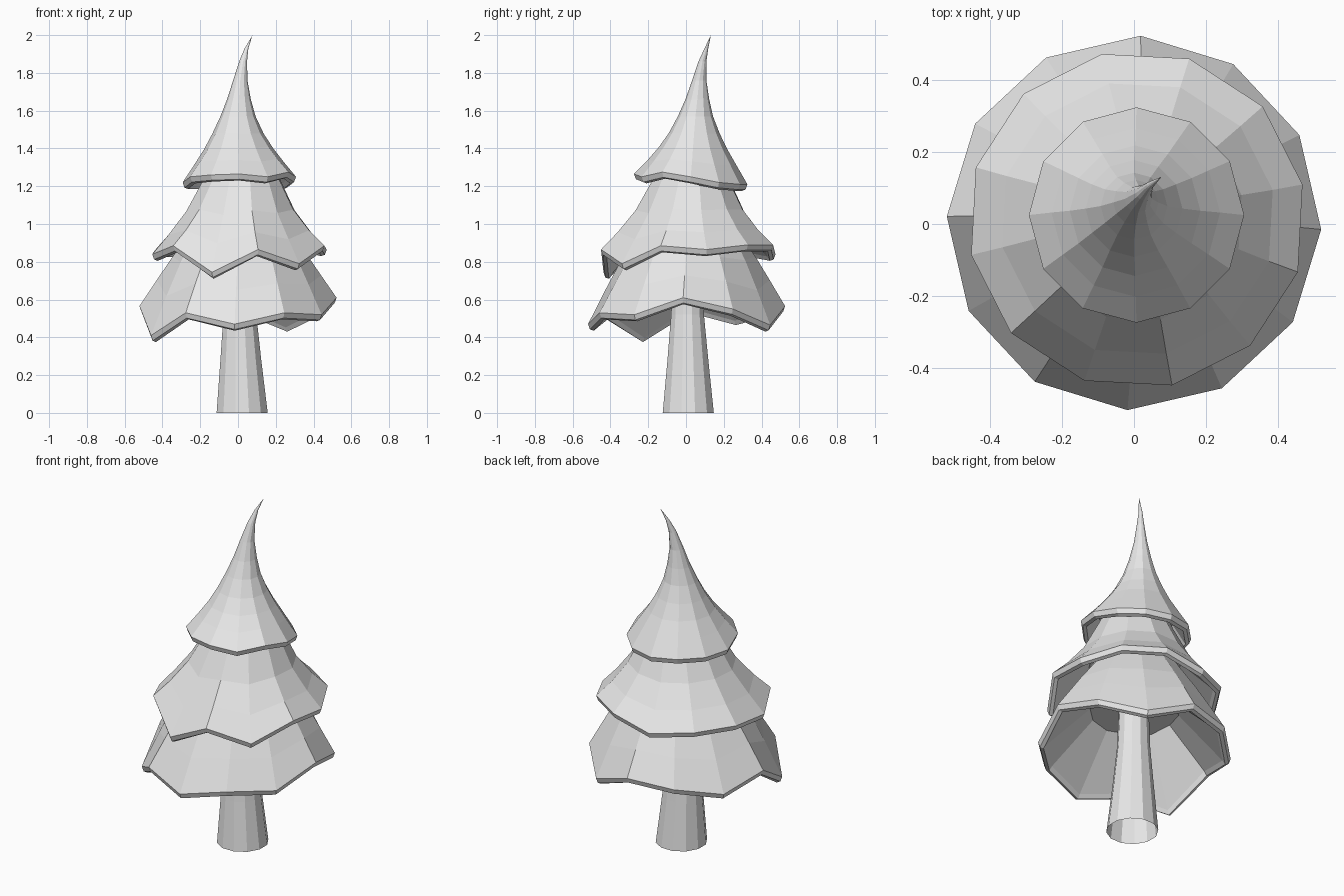
import bpy
import bmesh
from math import cos, sin, radians

SIDES = 12

cube = bpy.data.objects.get("Cube")
if cube:
    bpy.data.objects.remove(cube)

# One plain pale grey for the whole tree
grey = bpy.data.materials.new("pale grey")
grey.use_nodes = True
colour = (0.8, 0.8, 0.8, 1)
grey.diffuse_color = colour
grey.node_tree.nodes["Principled BSDF"].inputs["Base Color"].default_value = colour


def ring(bm, centre, radius, heights, start):
    """Add a clockwise ring of vertices with its own height at each corner."""
    verts = []
    for i, z in enumerate(heights):
        a = radians(start - i * 360 / SIDES)
        verts.append(bm.verts.new((centre[0] + radius * cos(a),
                                   centre[1] + radius * sin(a), z)))
    return verts


def bridge(bm, lower, upper):
    for i in range(SIDES):
        j = (i + 1) % SIDES
        bm.faces.new((lower[j], lower[i], upper[i], upper[j]))


def finish(bm, name):
    mesh = bpy.data.meshes.new(name)
    bm.to_mesh(mesh)
    bm.free()
    mesh.materials.append(grey)
    obj = bpy.data.objects.new(name, mesh)
    bpy.context.collection.objects.link(obj)
    return obj


def skirt(name, start, centre, radius, rim, rings, inner, tip=None):
    """Foliage tier: rings are (x, y, radius, z, share of the rim's wave)."""
    bm = bmesh.new()
    mean = sum(rim) / SIDES

    def wave(z, share):
        return [z + share * (h - mean) for h in rim]

    # Ceiling and underside, then the bevelled lip, then the outer slope
    ceiling_z, ceiling_r = inner
    loops = [ring(bm, centre, ceiling_r, wave(ceiling_z, 0.1), start)]
    for inset, drop in ((0.045, 0.012), (0.03, 0.035), (0.01, 0.028), (0, 0)):
        loops.append(ring(bm, centre, radius - inset,
                          [h - drop for h in rim], start))
    for x, y, r, z, share in rings:
        loops.append(ring(bm, (x, y), r, wave(z, share), start))
    for lower, upper in zip(loops, loops[1:]):
        bridge(bm, lower, upper)
    bm.faces.new(loops[0])
    if tip:
        apex = bm.verts.new(tip)
        last = loops[-1]
        for i in range(SIDES):
            bm.faces.new((last[(i + 1) % SIDES], last[i], apex))
    else:
        bm.faces.new(reversed(loops[-1]))
    bmesh.ops.recalc_face_normals(bm, faces=bm.faces)
    return finish(bm, name)


# Trunk: open tapering tube
bm = bmesh.new()
trunk_loops = [ring(bm, (x, y), r, [z] * SIDES, 75) for x, y, r, z in (
    (0.022, 0.012, 0.14, 0), (0.015, 0.01, 0.112, 0.28),
    (0.01, 0.008, 0.09, 0.52), (0.01, 0.01, 0.08, 0.78))]
for low, high in zip(trunk_loops, trunk_loops[1:]):
    bridge(bm, low, high)
finish(bm, "trunk")

# Three overlapping foliage tiers
skirt("lower_foliage", 88, (0, 0.003), 0.522,
      (0.565, 0.465, 0.55, 0.61, 0.52, 0.53, 0.47, 0.53, 0.41, 0.565, 0.5, 0.545),
      ((0.005, 0.008, 0.435, 0.68, 0.55), (0.01, 0.012, 0.355, 0.82, 0.2),
       (0.01, 0.015, 0.27, 0.95, 0), (0.01, 0.015, 0.2, 1.06, 0)),
      (0.75, 0.24))

skirt("middle_foliage", 102, (0.008, 0.012), 0.472,
      (0.84, 0.89, 0.89, 0.865, 0.885, 0.79, 0.865, 0.745, 0.885, 0.84, 0.86, 0.86),
      ((0.01, 0.015, 0.385, 0.95, 0.5), (0.013, 0.02, 0.293, 1.07, 0.2),
       (0.02, 0.027, 0.21, 1.23, 0), (0.015, 0.03, 0.15, 1.37, 0)),
      (1.02, 0.25))

skirt("top_foliage", 90, (0.007, 0.025), 0.3,
      (1.21, 1.21, 1.22, 1.25, 1.275, 1.25, 1.265, 1.26, 1.25, 1.22, 1.22, 1.22),
      ((0.005, 0.032, 0.235, 1.325, 0.5), (0.003, 0.037, 0.182, 1.4, 0.2),
       (0, 0.043, 0.135, 1.48, 0), (0, 0.05, 0.093, 1.57, 0),
       (0.005, 0.06, 0.063, 1.66, 0), (0.012, 0.07, 0.038, 1.76, 0),
       (0.027, 0.087, 0.021, 1.86, 0), (0.045, 0.108, 0.01, 1.93, 0)),
      (1.3, 0.2), tip=(0.077, 0.132, 2))
